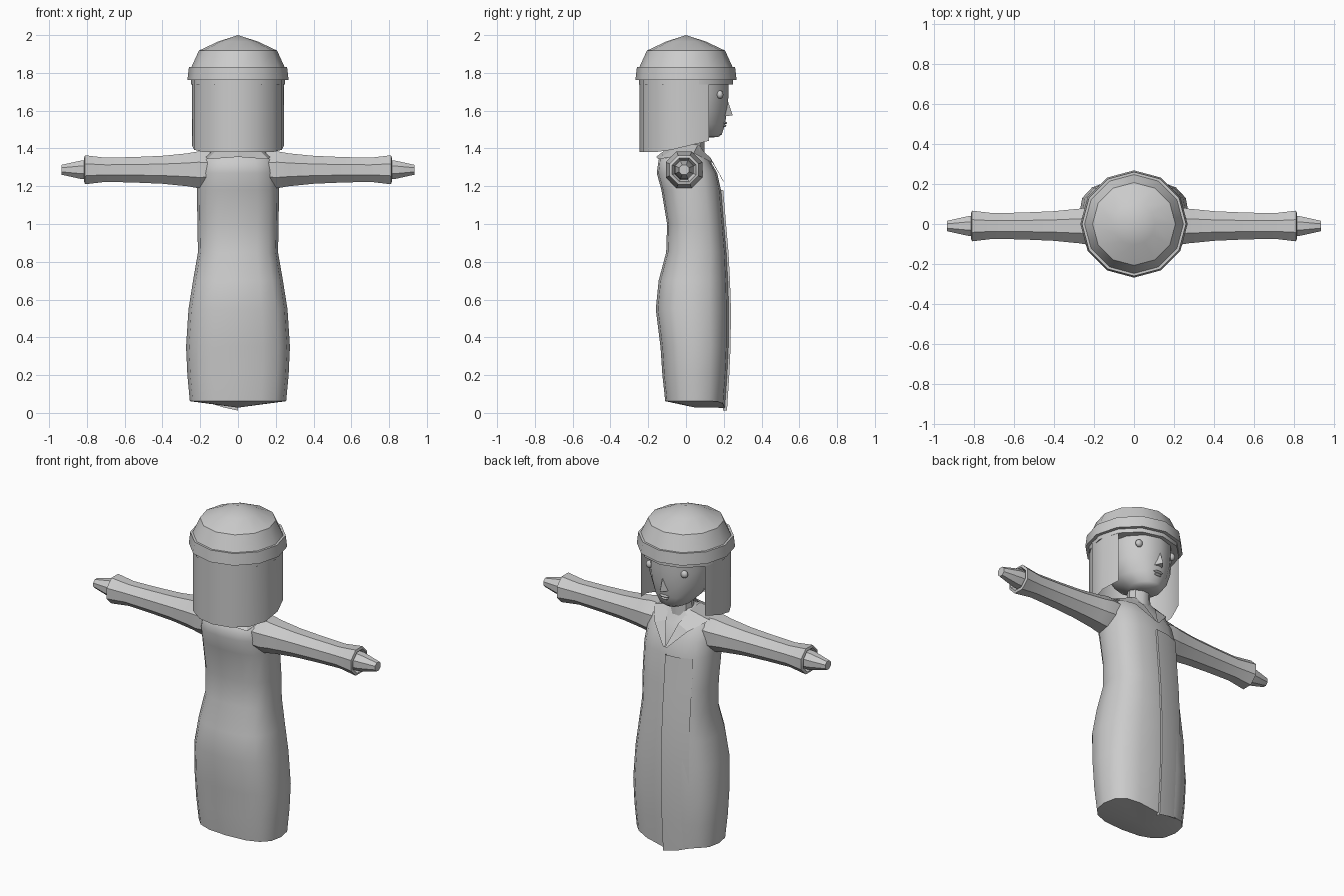
import bpy, math

if "Cube" in bpy.data.objects:
    bpy.data.objects.remove(bpy.data.objects["Cube"])

grey = bpy.data.materials.new("plain_grey")
grey.diffuse_color = (0.6, 0.6, 0.6, 1)
grey.use_nodes = True
grey.node_tree.nodes["Principled BSDF"].inputs["Base Color"].default_value = grey.diffuse_color


def make(name, verts, faces, angle=35):
    me = bpy.data.meshes.new(name)
    me.from_pydata(verts, [], faces)
    ob = bpy.data.objects.new(name, me)
    bpy.context.collection.objects.link(ob)
    me.materials.append(grey)
    bpy.ops.object.select_all(action='DESELECT')
    ob.select_set(True)
    bpy.context.view_layer.objects.active = ob
    bpy.ops.object.mode_set(mode='EDIT')
    bpy.ops.mesh.select_all(action='SELECT')
    bpy.ops.mesh.normals_make_consistent(inside=False)
    bpy.ops.object.mode_set(mode='OBJECT')
    bpy.ops.object.shade_smooth_by_angle(angle=math.radians(angle))
    return ob


def skin(rings, start=None, end=None):
    """Join equal rings with quads; start and end are optional fan centres."""
    n = len(rings[0])
    verts = [v for r in rings for v in r]
    faces = [(i*n + j, i*n + (j+1) % n, (i+1)*n + (j+1) % n, (i+1)*n + j)
             for i in range(len(rings)-1) for j in range(n)]
    for centre, base in ((start, 0), (end, (len(rings)-1)*n)):
        if centre:
            verts.append(centre)
            faces += [(base + j, base + (j+1) % n, len(verts)-1) for j in range(n)]
    return verts, faces


def oval(z, hx, yb, yf, n=16, power=2.0):
    """Horizontal rounded outline; power above 2 makes it squarer."""
    pts = []
    for k in range(n):
        a = 2*math.pi*k/n
        c, s = math.cos(a), math.sin(a)
        x = math.copysign(abs(c)**(2/power), c)*hx
        y = math.copysign(abs(s)**(2/power), s)*(yf-yb)/2 + (yf+yb)/2
        pts.append((x, y, z))
    return pts


def x_ring(x, r, zc=1.287, yc=-0.01, n=8):
    return [(x, yc + r*math.cos(2*math.pi*(k+.5)/n),
             zc + r*math.sin(2*math.pi*(k+.5)/n)) for k in range(n)]


def ball(name, loc, size):
    bpy.ops.mesh.primitive_uv_sphere_add(segments=10, ring_count=6, location=loc)
    ob = bpy.context.object
    ob.name = name
    ob.scale = size
    ob.data.materials.append(grey)
    bpy.ops.object.shade_smooth()


# coat body: z, half width, back y, front y
coat = [(.06, .255, -.11, .205), (.2, .268, -.125, .217), (.35, .275, -.135, .224),
        (.55, .262, -.16, .226), (.7, .238, -.145, .221), (.85, .212, -.105, .213),
        (1.0, .215, -.1, .2), (1.18, .217, -.13, .185), (1.27, .21, -.155, .165),
        (1.34, .195, -.145, .125), (1.385, .14, -.09, .095), (1.42, .07, -.04, .08)]
rings = [oval(*r, power=2.6) for r in coat]
rings[0] = [(x, y, .062 - .035*max(0, 1 - abs(x)/.2)*(y > 0)) for x, y, z in rings[0]]
make("coat", *skin(rings, start=(0, .05, .028), end=(0, .02, 1.42)), angle=50)

# overlapping front flap of the coat
verts, faces = [], []
for z, hx, yb, yf in coat[:8]:
    low = z < .1
    verts += [(0, yf - .01, .012 if low else z), (0, yf + .012, .012 if low else z),
              (-.08, yf + .004, .03 if low else z), (-.16, yf - .025, .055 if low else z)]
for i in range(7):
    faces += [(4*i+j, 4*i+j+1, 4*i+j+5, 4*i+j+4) for j in range(3)]
make("coat_flap", verts, faces)

# collar with lapels: inner and outer edge, mirrored
inner = [(0, -.075, 1.42), (.075, -.02, 1.428), (.07, .06, 1.415), (.04, .13, 1.35), (0, .197, 1.225)]
outer = [(0, -.158, 1.355), (.16, -.145, 1.343), (.185, .04, 1.375), (.11, .14, 1.325), (.012, .2, 1.225)]
for side, label in ((1, "right"), (-1, "left")):
    pts = [(side*x, y, z) for x, y, z in inner + outer]
    make("collar_" + label, pts, [(i, i+1, i+6, i+5) for i in range(4)], 20)

    # sleeve with a hollow cuff, then the tapered hand
    sleeve = [(.14, .1), (.21, .105), (.27, .094), (.4, .08), (.55, .073), (.7, .069),
              (.81, .083), (.815, .068), (.79, .055)]
    make("sleeve_" + label, *skin([x_ring(side*x, r) for x, r in sleeve]))
    hand = [(.77, .056), (.83, .053), (.935, .028)]
    make("hand_" + label, *skin([x_ring(side*x, r) for x, r in hand],
                                end=(side*.935, -.01, 1.287)))
    ball("eye_" + label, (side*.115, .18, 1.685), (.022, .018, .022))

# neck and head
make("neck", *skin([oval(1.36, .07, -.03, .1, 10), oval(1.5, .06, -.02, .1, 10)]))
head = [(1.46, .055, .07, .17), (1.475, .09, .0, .19), (1.53, .14, -.1, .207),
        (1.61, .175, -.15, .219), (1.69, .183, -.17, .226), (1.77, .183, -.17, .226)]
make("head", *skin([oval(*r, n=12) for r in head], start=(0, .12, 1.458), end=(0, 0, 1.77)), 50)

# nose wedge and lips
make("nose", [(0, .222, 1.65), (.03, .2, 1.57), (-.03, .2, 1.57), (0, .247, 1.575)],
     [(0, 1, 3), (0, 3, 2), (1, 2, 3)], 10)
ball("upper_lip", (0, .205, 1.535), (.032, .012, .007))
ball("lower_lip", (0, .202, 1.52), (.024, .012, .007))

# hair: open-fronted curtain with a lower back edge
start, steps, r = math.radians(150), 10, .245
verts, faces = [], []
for k in range(steps + 1):
    a = start + math.radians(240)*k/steps
    x, y = r*math.cos(a), r*math.sin(a)
    verts += [(x, y, 1.38 + .06*max(0, (y + .13)/.25)), (x, y, 1.78)]
faces = [(2*k, 2*k+2, 2*k+3, 2*k+1) for k in range(steps)]
make("hair", verts, faces)


# hat: inner lining, brim band and dome
def round_ring(z, rad, n=12):
    return oval(z, rad, -rad, rad, n)


hat = [round_ring(z, rad) for z, rad in
       ((1.738, .235), (1.738, .248), (1.762, .248), (1.762, .268), (1.83, .26), (1.83, .247),
        (1.918, .207), (1.966, .105))]
make("hat", *skin(hat, start=(0, 0, 1.738), end=(0, 0, 2.0)), 40)
